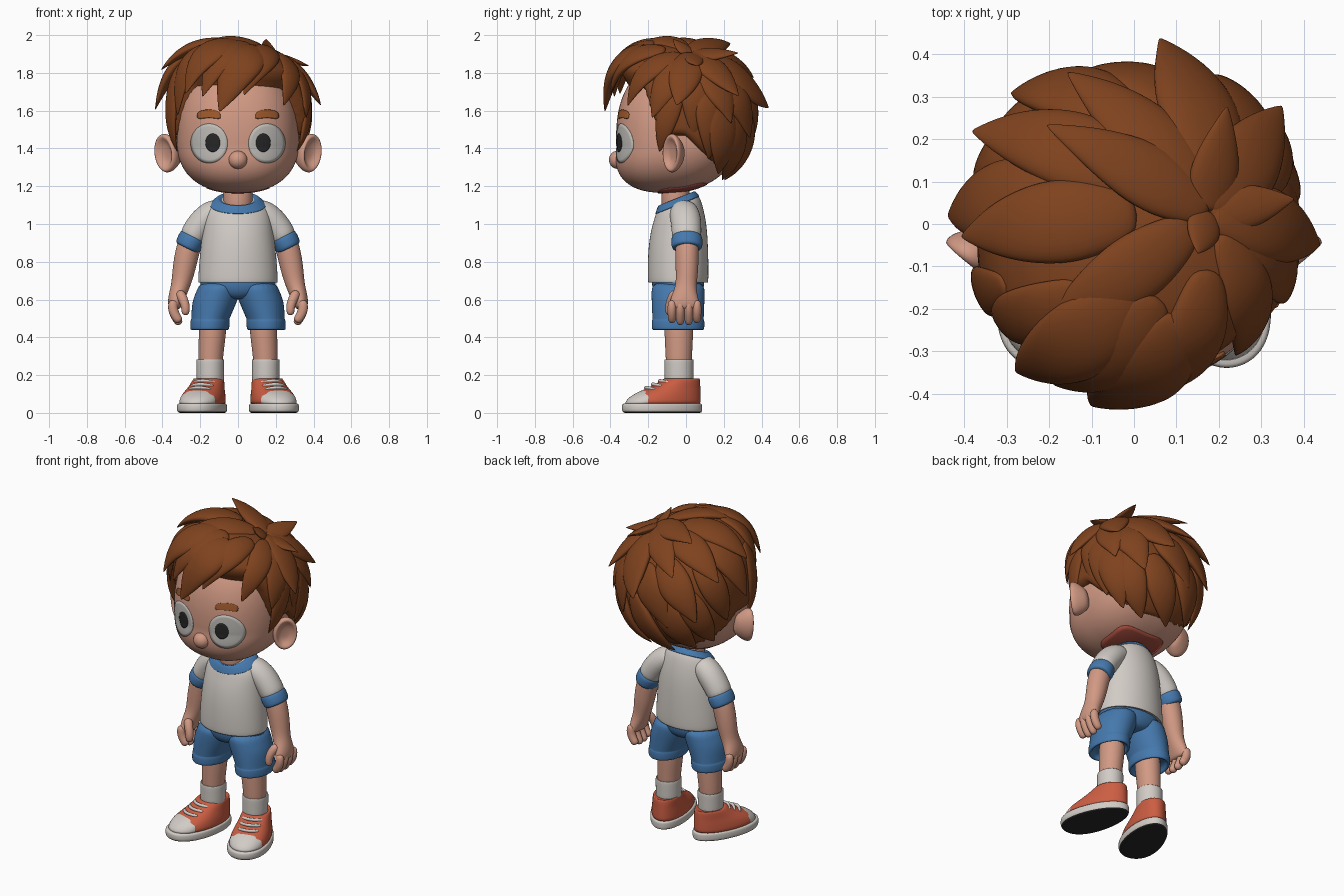
import bpy, bmesh
from math import sin, cos, pi, radians
from mathutils import Vector
from mathutils.bvhtree import BVHTree

if "Cube" in bpy.data.objects:
    bpy.data.objects.remove(bpy.data.objects["Cube"])


def material(name, *rgb):
    m = bpy.data.materials.new(name)
    m.use_nodes = True
    m.diffuse_color = (*rgb, 1)
    m.node_tree.nodes["Principled BSDF"].inputs["Base Color"].default_value = (*rgb, 1)
    return m


SKIN = material("skin", .64, .32, .23)
HAIR = material("brown hair", .21, .055, .013)
BROW = material("light brown brow", .34, .10, .025)
WHITE = material("warm white cloth", .64, .60, .56)
EYE = material("eye white", .52, .50, .47)
BLUE = material("denim blue", .06, .19, .42)
RED = material("shoe red", .60, .11, .055)
BLACK = material("black", .02, .02, .02)
NAPE = material("dark red", .36, .07, .045)
SIDES = (("left", 1), ("right", -1))


def finish(name, bm, mats, subdiv=0, paint=None):
    """Turn a bmesh into a smooth object, painting faces by a rule on their centre."""
    bmesh.ops.recalc_face_normals(bm, faces=bm.faces)
    for f in bm.faces:
        f.smooth = True
        if paint:
            f.material_index = int(paint(f.calc_center_median()))
    me = bpy.data.meshes.new(name)
    bm.to_mesh(me)
    bm.free()
    for m in mats:
        me.materials.append(m)
    ob = bpy.data.objects.new(name, me)
    bpy.context.collection.objects.link(ob)
    if subdiv:
        mod = ob.modifiers.new("smooth", 'SUBSURF')
        mod.levels = mod.render_levels = subdiv
    return ob


def loft(name, rings, *mats, subdiv=2, paint=None, cut=None):
    """Skin a stack of point rings, close both ends, optionally cut a seam across y."""
    bm = bmesh.new()
    vs = [[bm.verts.new(p) for p in r] for r in rings]
    for a, b in zip(vs, vs[1:]):
        for i in range(len(a)):
            bm.faces.new((a[i - 1], a[i], b[i], b[i - 1]))
    bm.faces.new(vs[0])
    bm.faces.new(vs[-1])
    if cut:
        bmesh.ops.bisect_plane(bm, geom=bm.verts[:] + bm.edges[:] + bm.faces[:],
                               plane_co=(0, cut, 0), plane_no=(0, 1, 0))
    return finish(name, bm, mats, subdiv, paint)


def angles(n):
    return [2 * pi * i / n for i in range(n)]


def oval(cx, cy, z, rx, ry, tilt=0, n=24):
    return [(cx + rx * cos(a), cy + ry * sin(a), z + tilt * ry * sin(a)) for a in angles(n)]


def tube(name, path, mat, s=1, n=12):
    """Limb along a path of (x, y, z, side radius, depth radius)."""
    pts = [Vector((s * p[0], p[1], p[2])) for p in path]
    rings = []
    for i, p in enumerate(pts):
        t = (pts[min(i + 1, len(pts) - 1)] - pts[max(i - 1, 0)]).normalized()
        u = t.cross(Vector((0, 1, 0))).normalized()
        v = t.cross(u)
        rings.append([p + u * path[i][3] * cos(a) + v * path[i][4] * sin(a) for a in angles(n)])
    return loft(name, rings, mat)


def reach(d, radii, p=2.35):
    """Distance to a rounded-box surface; radii are x, y, up, down."""
    rz = radii[2] if d.z > 0 else radii[3]
    return sum(abs(c / r) ** p for c, r in zip(d, (radii[0], radii[1], rz))) ** (-1 / p)


def blob(centre, radii, warp=None, seg=96, p=2.35):
    bm = bmesh.new()
    bmesh.ops.create_uvsphere(bm, u_segments=seg, v_segments=seg // 2, radius=1)
    for v in bm.verts:
        d = v.co.normalized()
        v.co = Vector(centre) + d * reach(d, radii, p)
        if warp:
            v.co = warp(v.co)
    return bm


def smooth(t):
    t = max(0, min(1, t))
    return t * t * (3 - 2 * t)


# Head, with the jaw pushed forward
def jaw(co):
    return Vector((co.x, co.y - .3 * max(0, 1.4 - co.z), co.z))


head = blob((0, -.04, 1.45), (.325, .33, .42, .285), jaw)
tree = BVHTree.FromBMesh(head)
finish("head", head, (SKIN,))
finish("nose", blob((0, -.362, 1.34), (.05, .046, .048, .048), seg=32, p=2), (SKIN,))


# Thin plates that follow the head surface, from the front or from below
def plate(name, cx, cv, rx, rv, lift, mat, p=2, arch=0, below=False):
    def ring(k, h):
        out = []
        for a in angles(40):
            c, s = cos(a), sin(a)
            f = k * (abs(c) ** p + abs(s) ** p) ** (-1 / p)
            x, v = cx + rx * f * c, cv + rv * f * s - arch * (f * c) ** 2
            start, aim = ((x, v, 1), (0, 0, 1)) if below else ((x, -1, v), (0, 1, 0))
            hit, normal, _, _ = tree.ray_cast(Vector(start), Vector(aim))
            out.append(hit + normal * h)
        return out
    rings = [ring(k / 6, lift) for k in (.2, 1, 2, 3, 4, 5, 6)] + [ring(1, -.002)]
    loft(name, rings, mat, subdiv=0)


plate("nape_patch", 0, -.02, .165, .13, .003, NAPE, 4, below=True)
for side, s in SIDES:
    plate(side + "_eye", s * .152, 1.427, .097, .104, .003, EYE)
    plate(side + "_pupil", s * .132, 1.43, .038, .048, .0055, BLACK)
    plate(side + "_eyebrow", s * .152, 1.582, .06, .021, .0075, BROW, 3.5, .012)
    # Ear: a shallow rounded cup turned outward and forward
    cup = ((-.07, .45), (-.03, .78), (0, .97), (.02, 1), (.034, .92), (.034, .78), (.02, .62), (.008, .35))
    loft(side + "_ear", [[(s * (.37 + .75 * d + .054 * k * cos(a) + .008 * sin(a)),
                           -.064 - .6 * d + .045 * k * cos(a),
                           1.375 + .105 * k * sin(a)) for a in angles(20)] for d, k in cup], SKIN)

# Hair cap, higher at the front and sinking into the head below the hairline
HC, HR = Vector((0, -.028, 1.58)), (.37, .365, .37, .37)


def lean(co):
    high = smooth((co.z - HC.z) / .2)
    return co - Vector((0, 0, high * (.14 * co.y + .07 * co.x)))


def hairline(co):
    line = max(1.27, 1.49 - 1.1 * max(0, co.y)) + .3 * smooth((-.12 - co.y) / .15)
    return lean(HC + (co - HC) * (1 - .27 * smooth((line - co.z) / .08)))


finish("hair_cap", blob(HC, HR, hairline), (HAIR,))


# Leaf-shaped tufts sweep over the cap from the crown to each tip
def tuft(name, x, y, z, width):
    crown, tip = Vector((.19, .06, .36)), Vector((x, y, z)) - HC
    d0, d1 = crown.normalized(), tip.normalized()
    start = max(0, 1 - 1.15 / d0.angle(d1))
    flare = tip.length / reach(d1, HR) - 1

    def point(t):
        d = d0.slerp(d1, start + (1 - start) * t)
        return lean(HC + d * reach(d, HR) * (1 + flare * t ** 2))
    rings = []
    shape = (.45, .8, 1, 1, .82, .5, .02)
    for i, k in enumerate(shape):
        t = i / (len(shape) - 1)
        p = point(t)
        along = (point(t + .02) - point(t - .02)).normalized()
        across = along.cross(p - HC).normalized()
        up = across.cross(along)
        rings.append([p + across * width * k * cos(a) + up * width * .38 * k * sin(a) for a in angles(8)])
    loft(name, rings, HAIR)


tufts = {
    "fringe": ((-.10, -.43, 1.59, .12), (-.28, -.35, 1.66, .11), (.03, -.40, 1.66, .09), (-.19, -.38, 1.65, .10),
               (-.21, -.24, 1.86, .09), (.24, -.31, 1.62, .08), (-.32, -.22, 1.57, .08)),
    "left_side": ((.44, -.05, 1.63, .10), (.38, .06, 1.87, .06), (.35, .28, 1.73, .10), (.22, .28, 1.96, .07),
                  (.15, -.07, 1.98, .05), (.31, -.14, 1.38, .07), (.36, -.18, 1.56, .09), (.35, .04, 1.46, .09)),
    "right_side": ((-.41, -.03, 1.78, .11), (-.385, .22, 1.75, .11), (-.21, .235, 1.975, .09),
                   (-.44, .02, 1.60, .11), (-.36, .10, 1.46, .09), (-.32, -.14, 1.38, .07)),
    "back": ((.06, .44, 1.62, .12), (-.16, .36, 1.81, .10), (-.29, .31, 1.50, .11), (-.12, .35, 1.44, .11),
             (.20, .34, 1.45, .11), (.34, .24, 1.53, .10), (-.21, .19, 1.28, .10), (-.07, .20, 1.23, .10),
             (.10, .19, 1.23, .10), (.22, .17, 1.26, .10), (.30, .12, 1.34, .09), (-.29, .13, 1.32, .09)),
}
for area, tips in tufts.items():
    for i, tip in enumerate(tips):
        tuft(f"{area}_tuft_{i + 1}", *tip)

# Neck, shirt and collar
loft("neck", [oval(0, -.055, z, .078, .075) for z in (1.06, 1.12, 1.24)], SKIN)
loft("shirt", [oval(0, y, z, rx, ry, tilt) for z, rx, ry, y, tilt in (
    (.70, .195, .145, -.042, 0), (.687, .208, .157, -.042, 0), (.69, .215, .163, -.042, 0),
    (.85, .203, .162, -.042, 0), (.98, .187, .150, -.038, .1), (1.06, .174, .130, -.04, .3),
    (1.105, .148, .115, -.045, .4), (1.135, .10, .09, -.05, .4))], WHITE)
loft("collar", [oval(0, y, z, rx, ry, .4) for z, rx, ry, y in (
    (1.095, .143, .108, -.046), (1.099, .153, .118, -.046), (1.108, .148, .115, -.046),
    (1.134, .115, .100, -.05), (1.138, .100, .091, -.05), (1.122, .088, .083, -.05))], BLUE)

# Shorts seat
loft("shorts_seat", [oval(0, -.042, z, rx, ry) for z, rx, ry in (
    (.74, .19, .13), (.70, .205, .142), (.65, .20, .136), (.62, .14, .118), (.60, .07, .09))], BLUE)

for side, s in SIDES:
    # Sleeve, cuff and arm
    tube(side + "_sleeve", ((.08, -.015, 1.075, .06, .07), (.13, -.01, 1.06, .074, .08),
                            (.18, 0, 1.02, .077, .083), (.225, .003, .96, .074, .08),
                            (.255, .005, .905, .07, .078)), WHITE, s, 16)
    tube(side + "_cuff", ((.236, .005, .938, .06, .07), (.238, .005, .934, .075, .085),
                          (.269, .005, .874, .073, .085), (.271, .005, .87, .058, .07)), BLUE, s, 16)
    tube(side + "_arm", ((.24, .005, .95, .064, .064), (.272, .005, .84, .066, .064), (.29, .005, .74, .06, .06),
                         (.305, 0, .67, .05, .055), (.323, -.006, .62, .046, .07), (.337, -.008, .57, .038, .085),
                         (.335, -.008, .545, .025, .075)), SKIN, s, 16)
    for i in range(4):
        y = -.074 + .044 * i
        low = .465 if i in (1, 2) else .48
        tube(f"{side}_finger_{i + 1}", ((.343, y, .60, .026, .024), (.347, y, .55, .03, .026),
                                        (.33, y, .51, .028, .025), (.305, y, low, .024, .022)), SKIN, s, 8)
    tube(side + "_thumb", ((.315, -.05, .645, .03, .03), (.288, -.08, .60, .028, .027),
                           (.275, -.09, .555, .026, .025), (.28, -.088, .515, .021, .02)), SKIN, s, 8)

    # Shorts leg with hem
    loft(side + "_shorts_leg", [oval(s * x, -.042, z, rx, ry) for z, x, rx, ry in (
        (.70, .095, .105, .138), (.64, .106, .116, .142), (.59, .124, .121, .141), (.50, .146, .102, .137),
        (.493, .147, .102, .137), (.489, .148, .105, .141), (.445, .150, .105, .141),
        (.439, .150, .099, .135), (.44, .150, .085, .12), (.48, .148, .08, .11))], BLUE)

    # Leg and sock
    loft(side + "_leg", [oval(s * x, -.038, z, rx, rx + .004) for z, x, rx in (
        (.54, .13, .074), (.42, .135, .073), (.30, .145, .066), (.20, .146, .062))], SKIN)
    loft(side + "_sock", [oval(s * .147, -.037, z, rx, rx + .004) for z, rx in (
        (.272, .06), (.284, .068), (.284, .073), (.274, .075), (.20, .073), (.12, .073))], WHITE)

    # Shoe: sole and upper are stacked foot outlines, turned outward
    def foot(z, front, back, w):
        mid, half = (front + back) / 2, (back - front) / 2
        return [(w * cos(a) * (.92 - .13 * sin(a)), mid + half * sin(a) * (1 + .08 * cos(a) ** 2), z)
                for a in angles(28)]
    sole = loft(side + "_sole", [foot(*r) for r in (
        (0, -.32, .06, .10), (0, -.342, .082, .12), (.006, -.346, .086, .126), (.014, -.352, .088, .131),
        (.042, -.352, .088, .130), (.05, -.346, .084, .125), (.051, -.31, .06, .11))],
        BLACK, WHITE, paint=lambda c: c.z > .009)
    upper = loft(side + "_shoe_upper", [foot(*r) for r in (
        (.04, -.338, .08, .121), (.06, -.332, .08, .121), (.085, -.310, .08, .117), (.108, -.268, .079, .110),
        (.13, -.214, .078, .10), (.155, -.162, .077, .093), (.178, -.124, .075, .087),
        (.185, -.114, .07, .08), (.175, -.107, .06, .072))],
        RED, WHITE, subdiv=1, cut=-.242, paint=lambda c: c.y < -.242)
    parts = [sole, upper]
    for i in range(3):
        y, z = -.222 + .038 * i, .134 + .018 * i
        parts.append(tube(f"{side}_lace_{i + 1}", [
            (x, y + 9 * x * x, z - 3 * x * x, .010, .010) for x in (-.062, -.045, -.02, 0, .02, .045, .062)], WHITE, 1, 8))
    for ob in parts:
        ob.location = (s * .145, 0, 0)
        ob.rotation_euler.z = s * radians(17)
